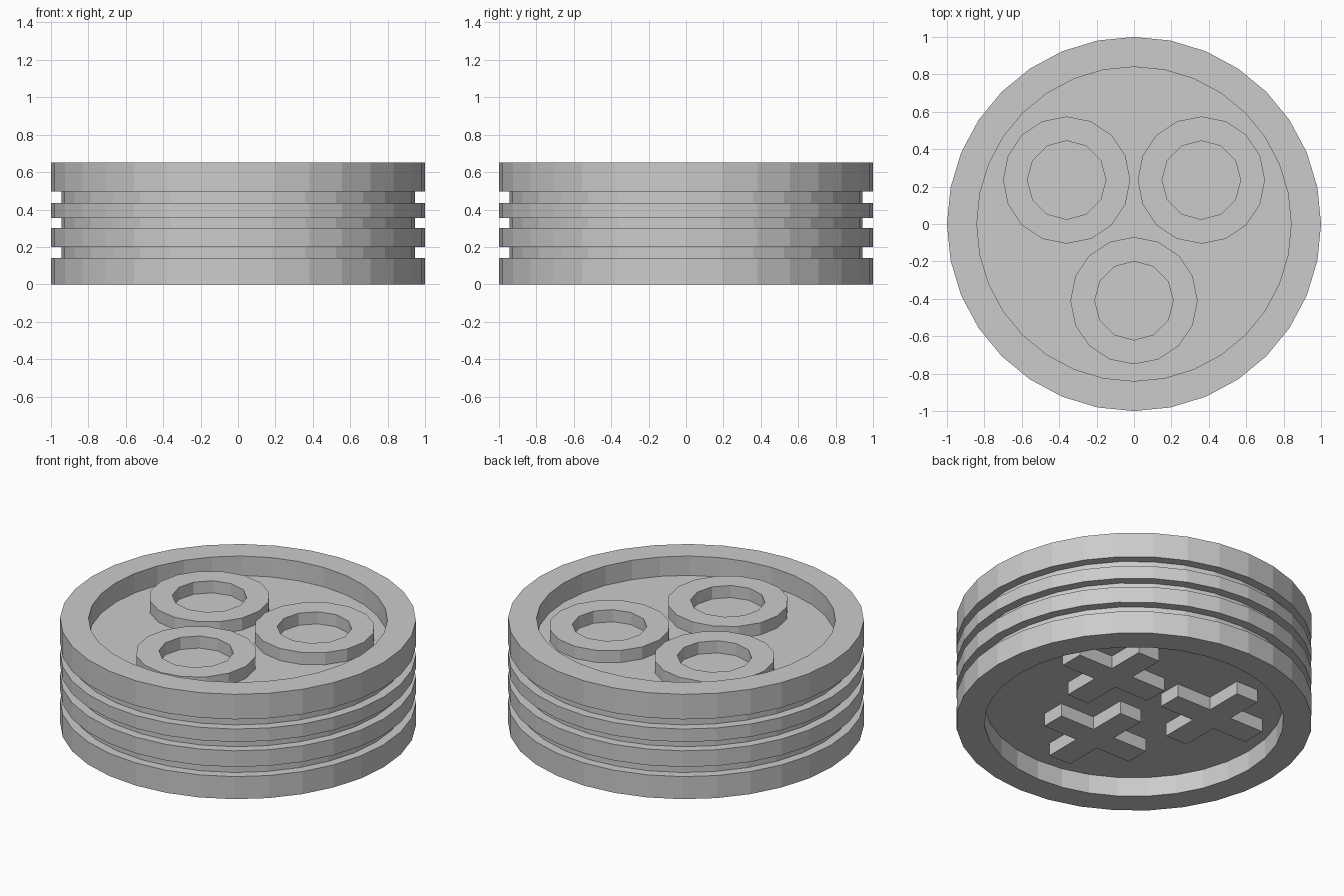
import bpy
import bmesh
from math import sin, cos, tau

if "Cube" in bpy.data.objects:
    bpy.data.objects.remove(bpy.data.objects["Cube"])


def circle(r, n):
    return [(r * cos(tau * i / n), r * sin(tau * i / n)) for i in range(n)]


def finish(bm, name):
    bmesh.ops.remove_doubles(bm, verts=bm.verts, dist=1e-5)
    bmesh.ops.recalc_face_normals(bm, faces=bm.faces)
    for f in bm.faces:
        f.smooth = False
    mesh = bpy.data.meshes.new(name)
    bm.to_mesh(mesh)
    bm.free()
    ob = bpy.data.objects.new(name, mesh)
    bpy.context.collection.objects.link(ob)
    return ob


def lathe(name, profile, sides):
    bm = bmesh.new()
    verts = [bm.verts.new((r, 0, z)) for r, z in profile]
    edges = [bm.edges.new(pair) for pair in zip(verts, verts[1:])]
    bmesh.ops.spin(bm, geom=verts + edges, cent=(0, 0, 0), axis=(0, 0, 1),
                   angle=tau, steps=sides, use_duplicate=False)
    return finish(bm, name)


def extrude_outline(name, loops, center, z0, z1):
    """Filled 2D outline (inner loops become holes) extruded from z0 to z1."""
    curve = bpy.data.curves.new(name + "_outline", 'CURVE')
    curve.dimensions = '2D'
    curve.fill_mode = 'BOTH'
    curve.extrude = (z1 - z0) / 2
    for pts in loops:
        s = curve.splines.new('POLY')
        s.points.add(len(pts) - 1)
        for p, (x, y) in zip(s.points, pts):
            p.co = (x, y, 0, 1)
        s.use_cyclic_u = True
    tmp = bpy.data.objects.new(name + "_outline", curve)
    bpy.context.collection.objects.link(tmp)
    bpy.context.view_layer.update()
    bm = bmesh.new()
    bm.from_mesh(tmp.to_mesh())
    tmp.to_mesh_clear()
    bpy.data.objects.remove(tmp)
    ob = finish(bm, name)
    ob.location = (center[0], center[1], (z0 + z1) / 2)
    return ob


# Round body: recessed top and bottom, three grooves in the side
R, GROOVE_R, RECESS_R, H = 1.0, 0.945, 0.84, 0.65
FLOOR, CEILING = 0.53, 0.12
profile = [(0, CEILING), (RECESS_R, CEILING), (RECESS_R, 0), (R, 0)]
for low, high in ((0.14, 0.20), (0.30, 0.355), (0.435, 0.495)):
    profile += [(R, low), (GROOVE_R, low), (GROOVE_R, high), (R, high)]
profile += [(R, H), (RECESS_R, H), (RECESS_R, FLOOR), (0, FLOOR)]
lathe("grooved_body", profile, 32)

# Three raised rings on the top floor
for i, c in enumerate(((-0.36, 0.235), (0.36, 0.235), (0, -0.41))):
    extrude_outline(f"top_ring_{i + 1}", [circle(0.34, 16), circle(0.21, 12)],
                    c, FLOOR - 0.01, 0.605)

# Three plus-shaped lugs hanging from the underside
L, W = 0.31, 0.075
plus = [(L, -W), (L, W), (W, W), (W, L), (-W, L), (-W, W),
        (-L, W), (-L, -W), (-W, -W), (-W, -L), (W, -L), (W, -W)]
for i, c in enumerate(((-0.36, 0.25), (0.36, 0.25), (0, -0.34))):
    extrude_outline(f"bottom_cross_{i + 1}", [plus], c, 0.04, CEILING + 0.01)
